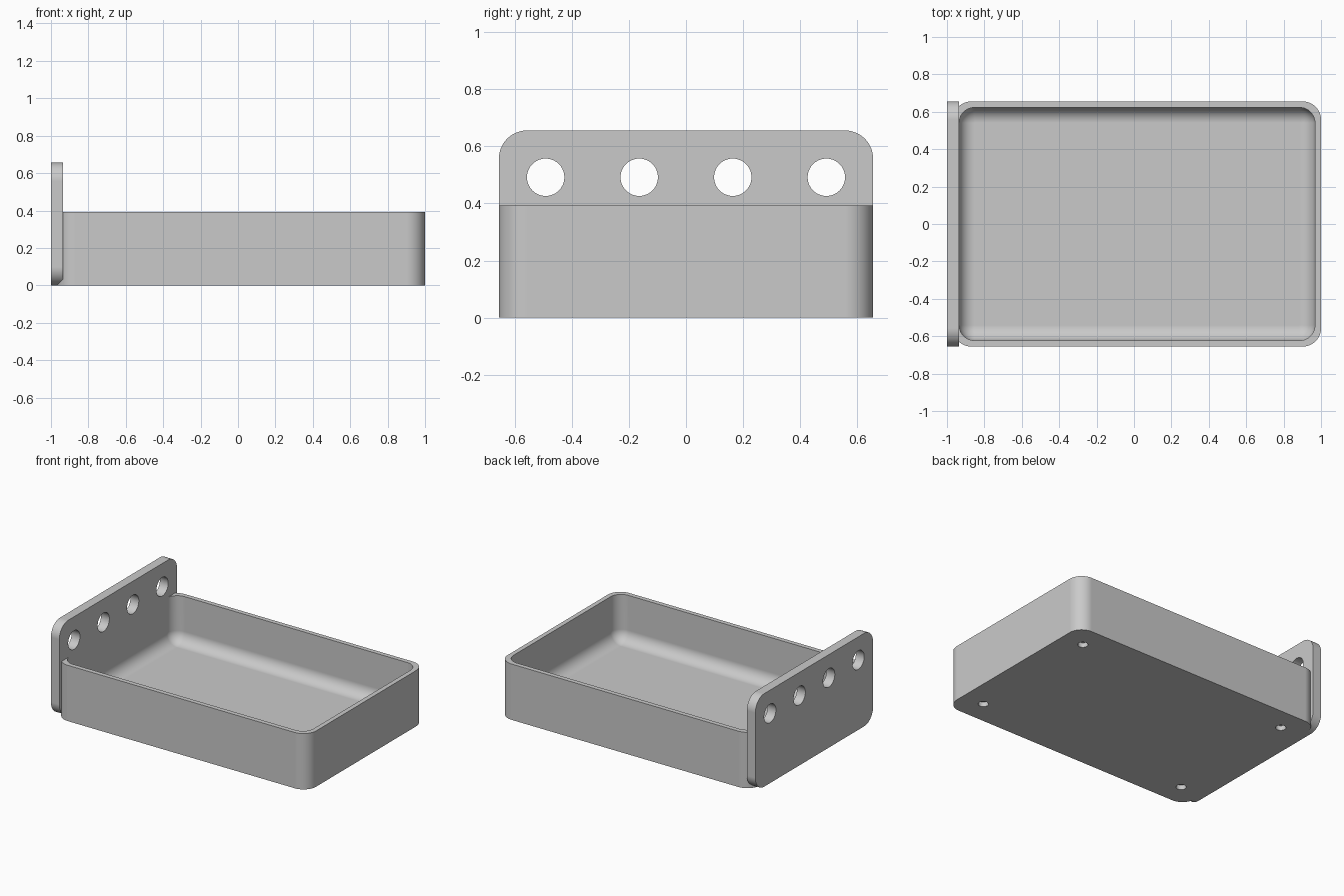
import bpy, bmesh
from math import sin, cos, pi, radians
from mathutils import Matrix, Vector

U = 2 / 30.5            # one design unit
SEG = 12                # segments per rounded corner
CORNER = 1.5            # outer corner radius in units

cube = bpy.data.objects.get("Cube")
if cube:
    bpy.data.objects.remove(cube, do_unlink=True)

grey = bpy.data.materials.new("plain grey")
grey.use_nodes = True
colour = (0.59, 0.59, 0.59, 1)
grey.diffuse_color = colour
grey.node_tree.nodes["Principled BSDF"].inputs["Base Color"].default_value = colour


def rounded_rect(w, h, r):
    """Counter-clockwise outline centred on the origin."""
    pts = []
    for q, (sx, sy) in enumerate([(1, 1), (-1, 1), (-1, -1), (1, -1)]):
        for i in range(SEG + 1):
            a = (q + i / SEG) * pi / 2
            pts.append((sx * (w / 2 - r) + r * cos(a), sy * (h / 2 - r) + r * sin(a)))
    return pts


def loft(name, sections, matrix):
    """Skin a stack of (outline, height) sections and cap both ends."""
    bm = bmesh.new()
    rings = [[bm.verts.new((x, y, z)) for x, y in pts] for pts, z in sections]
    n = len(rings[0])
    for a, b in zip(rings, rings[1:]):
        for i in range(n):
            j = (i + 1) % n
            bm.faces.new((a[i], a[j], b[j], b[i]))
    bm.faces.new(rings[0][::-1])
    bm.faces.new(rings[-1])
    bmesh.ops.remove_doubles(bm, verts=bm.verts, dist=1e-4)
    bmesh.ops.recalc_face_normals(bm, faces=bm.faces)
    bm.transform(matrix @ Matrix.Scale(U, 4))
    mesh = bpy.data.meshes.new(name)
    bm.to_mesh(mesh)
    bm.free()
    mesh.materials.append(grey)
    obj = bpy.data.objects.new(name, mesh)
    bpy.context.collection.objects.link(obj)
    return obj


def drill(obj, centres, radius, depth, axis):
    """Cut round holes centred on the given points."""
    bm = bmesh.new()
    turn = Vector((0, 0, 1)).rotation_difference(Vector(axis)).to_matrix().to_4x4()
    for c in centres:
        bmesh.ops.create_cone(bm, cap_ends=True, segments=40, radius1=radius * U,
                              radius2=radius * U, depth=depth * U,
                              matrix=Matrix.Translation(Vector(c) * U) @ turn)
    mesh = bpy.data.meshes.new("hole_cutter")
    bm.to_mesh(mesh)
    bm.free()
    mesh.materials.append(grey)
    cutter = bpy.data.objects.new("hole_cutter", mesh)
    cutter.hide_render = True
    bpy.context.collection.objects.link(cutter)
    mod = obj.modifiers.new("holes", 'BOOLEAN')
    mod.operation, mod.solver, mod.object = 'DIFFERENCE', 'EXACT', cutter
    select(obj)
    bpy.ops.object.modifier_apply(modifier=mod.name)
    bpy.data.objects.remove(cutter, do_unlink=True)


def select(obj):
    bpy.ops.object.select_all(action='DESELECT')
    obj.select_set(True)
    bpy.context.view_layer.objects.active = obj


def finish(obj):
    select(obj)
    bpy.ops.object.shade_smooth_by_angle(angle=radians(30))
    obj.modifiers.new("even_shading", 'WEIGHTED_NORMAL').keep_sharp = True


# Tray: outer wall, flat rim, inner wall, filleted floor
length, width, height, wall, floor, fillet = 30, 20, 6, 0.5, 1, 1.25
outer = rounded_rect(length, width, CORNER)
sections = [(outer, 0), (outer, height)]
inner_l, inner_w = length - 2 * wall, width - 2 * wall
sections.append((rounded_rect(inner_l, inner_w, fillet), height))
for i in range(SEG + 1):
    a = i / SEG * pi / 2
    inset = fillet * (1 - cos(a))
    sections.append((rounded_rect(inner_l - 2 * inset, inner_w - 2 * inset, fillet - inset),
                     floor + fillet * (1 - sin(a))))
tray = loft("tray", sections, Matrix.Translation((0.25 * U, 0, 0)))

# Round recesses under the four corners, cut halfway into the floor
drill(tray, [(0.25 + sx * 12.5, sy * 7.5, 0) for sx in (-1, 1) for sy in (-1, 1)],
      0.5, floor, (0, 0, 1))
finish(tray)

# Upright end plate with a row of four holes
panel = rounded_rect(20, 10, CORNER)
upright = Matrix(((0, 0, 1, 0), (1, 0, 0, 0), (0, 1, 0, 0), (0, 0, 0, 1)))
plate = loft("end_plate", [(panel, 0), (panel, 1)],
             Matrix.Translation((-15.25 * U, 0, 5 * U)) @ upright)
drill(plate, [(-14.75, y, 7.5) for y in (-7.5, -2.5, 2.5, 7.5)], 1, 3, (1, 0, 0))
finish(plate)
